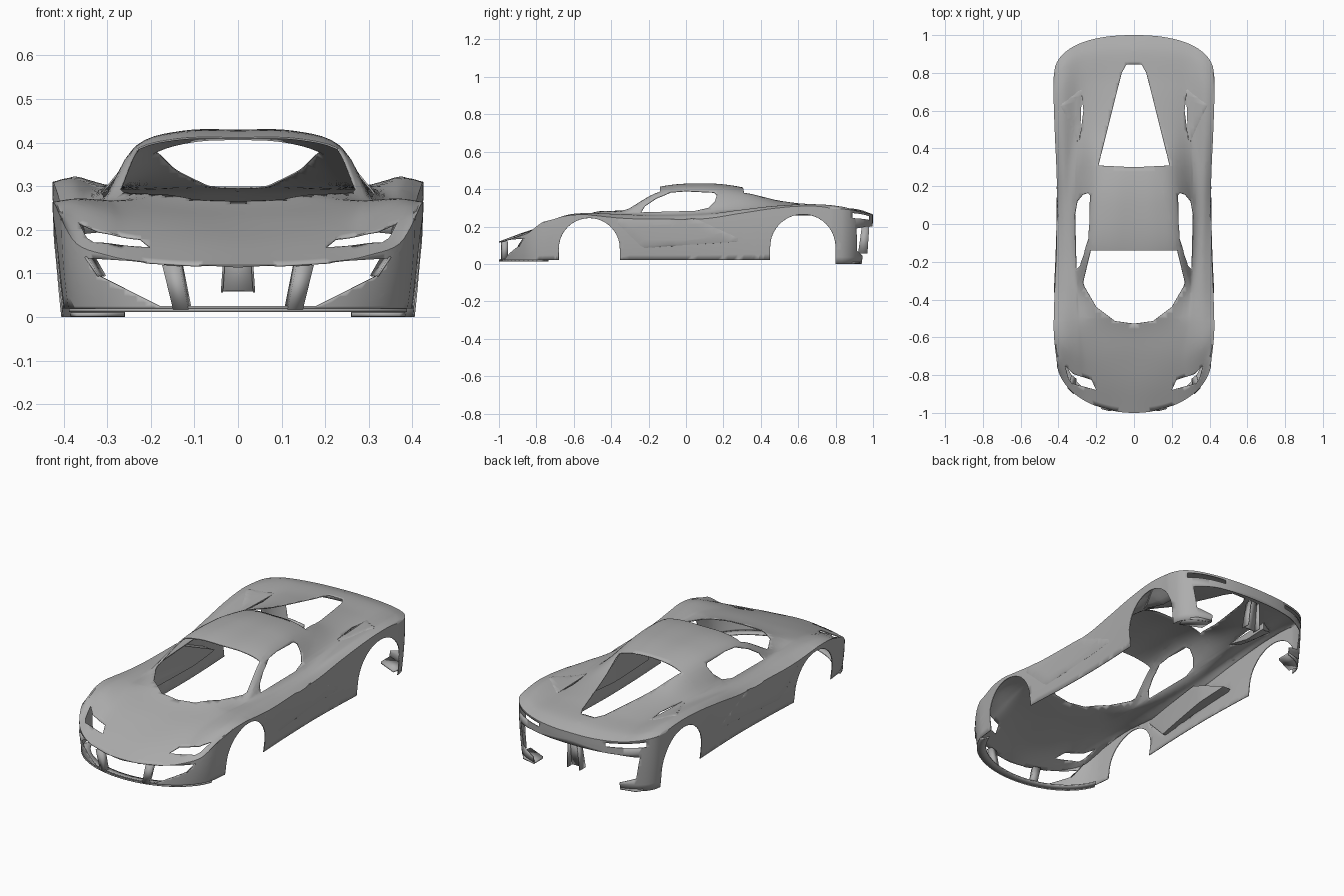
import bpy, bmesh, math
from mathutils import Vector

cube = bpy.data.objects.get("Cube")
if cube:
    bpy.data.objects.remove(cube, do_unlink=True)

paint = bpy.data.materials.new("body grey")
paint.use_nodes = True
grey = (0.42, 0.42, 0.42, 1)
paint.diffuse_color = grey
paint.node_tree.nodes["Principled BSDF"].inputs["Base Color"].default_value = grey

# Lengthwise rails: half width and height at each station
stations = [-1, -.85, -.7, -.53, -.35, -.15, .1, .3, .5, .75, .92, 1]
centre_z = [.12, .175, .22, .265, .335, .41, .43, .41, .35, .307, .292, .265]
inner_x = [.13, .13, .14, .15, .15, .14, .12, .11, .1, .1, .1, .1]
inner_z = [.12, .178, .225, .265, .32, .407, .428, .405, .345, .305, .29, .265]
roof_x = [.24, .24, .25, .27, .28, .245, .225, .205, .2, .2, .2, .2]
roof_z = [.13, .185, .232, .265, .275, .375, .395, .375, .325, .3, .29, .268]
belt_x = [.3, .3, .3, .305, .31, .312, .315, .31, .3, .29, .29, .29]
belt_z = [.142, .2, .245, .267, .267, .275, .285, .292, .295, .298, .292, .274]
crest_x = [.37, .37, .37, .37, .367, .37, .375, .375, .375, .375, .37, .37]
crest_z = [.168, .222, .262, .272, .264, .256, .262, .29, .312, .319, .305, .285]
edge_x = [.41, .418, .424, .425, .42, .411, .406, .411, .42, .425, .425, .425]
edge_z = [.235, .255, .263, .262, .245, .238, .242, .272, .3, .31, .305, .295]
rails = [([0] * len(stations), centre_z), (inner_x, inner_z), (roof_x, roof_z),
         (belt_x, belt_z), (crest_x, crest_z), (edge_x, edge_z)]


def hermite(p, q, mp, mq, t):
    return (p * (2 * t**3 - 3 * t**2 + 1) + mp * (t**3 - 2 * t**2 + t)
            + q * (3 * t**2 - 2 * t**3) + mq * (t**3 - t**2))


def along(values, s):
    """Smooth value of a rail at station s."""
    last = len(stations) - 1
    i = max(k for k in range(last) if stations[k] <= s)

    def slope(k):
        lo, hi = max(k - 1, 0), min(k + 1, last)
        return (values[hi] - values[lo]) / (stations[hi] - stations[lo])
    span = stations[i + 1] - stations[i]
    return hermite(values[i], values[i + 1], slope(i) * span, slope(i + 1) * span,
                   (s - stations[i]) / span)


def nose(x):
    return -.72 - .28 * math.sqrt(max(0, 1 - (x / .41)**2))


def tail(x):
    return .78 + .22 * max(0, 1 - (x / .425)**2.3)**(1 / 2.3)


def bowed(x, s):
    """Bend the end stations to the rounded plan of nose and tail."""
    if s < -.5:
        return -.5 + (s + .5) * (nose(x) + .5) / -.5
    if s > .5:
        return .5 + (s - .5) * (tail(x) - .5) / .5
    return s


def section(s, steps=5):
    """Upper half section, from the centreline to the shoulder."""
    knots = [Vector((along(x, s), along(z, s))) for x, z in rails]
    first = Vector((-knots[1].x, knots[1].y))
    chain = [first] + knots + [knots[-1]]
    flat = []
    for i in range(1, len(knots)):
        a, b = chain[i], chain[i + 1]
        for k in range(steps):
            flat.append(hermite(a, b, (b - chain[i - 1]) / 2,
                                (chain[i + 2] - a) / 2, k / steps))
    flat.append(knots[-1])
    return [Vector((p.x, bowed(p.x, s), p.y)) for p in flat]


def skirt(top, steps=8):
    """Points falling from a shoulder point to the sill."""
    low = 0 if top.y > .7 else .02
    pts = []
    for k in range(1, steps + 1):
        t = k / steps
        back = .04 * t * t * (1 - (top.x / .43)**2) if top.y > .7 else 0
        pts.append(Vector((top.x * (1 - .04 * t * t), top.y - back,
                           top.z + (low - top.z) * t)))
    return pts


def add_grid(bm, rows):
    grid = [[bm.verts.new(p) for p in row] for row in rows]
    for r, s in zip(grid, grid[1:]):
        for j in range(len(r) - 1):
            bm.faces.new((r[j], r[j + 1], s[j + 1], s[j]))


def region(bm, poly, axes, near):
    """Slice the skin along a convex outline and return the faces inside it."""
    a, b = axes
    mid = Vector((0, 0, 0))
    for p in poly:
        mid[a] += p[0] / len(poly)
        mid[b] += p[1] / len(poly)
    planes = []

    def inside():
        found = []
        for f in bm.faces:
            c = f.calc_center_median()
            if near(c) and all((c - co).dot(n) < 0 for co, n in planes):
                found.append(f)
        return found
    for p, q in zip(poly, poly[1:] + poly[:1]):
        co, n = Vector((0, 0, 0)), Vector((0, 0, 0))
        co[a], co[b] = p
        n[a], n[b] = q[1] - p[1], p[0] - q[0]
        n.normalize()
        if n.dot(mid - co) > 0:
            n.negate()
        faces = inside()
        geom = list({v for f in faces for v in f.verts}) + \
            list({e for f in faces for e in f.edges}) + faces
        bmesh.ops.bisect_plane(bm, geom=geom, dist=1e-5, plane_co=co, plane_no=n)
        planes.append((co, n))
    return inside()


def opening(bm, poly, axes, near):
    bmesh.ops.delete(bm, geom=region(bm, poly, axes, near), context='FACES')


def recess(bm, poly, axes, near, move):
    out = bmesh.ops.extrude_face_region(bm, geom=region(bm, poly, axes, near))
    for v in out["geom"]:
        if isinstance(v, bmesh.types.BMVert):
            v.co += move(v.co)


def ramp(t):
    return max(0, min(1, t))


def finish(name, bm, thick, offset, mirror=True):
    mesh = bpy.data.meshes.new(name)
    bm.to_mesh(mesh)
    bm.free()
    mesh.materials.append(paint)
    ob = bpy.data.objects.new(name, mesh)
    bpy.context.collection.objects.link(ob)
    bpy.ops.object.select_all(action='DESELECT')
    ob.select_set(True)
    bpy.context.view_layer.objects.active = ob
    bpy.ops.object.shade_smooth_by_angle(angle=math.radians(30))
    if mirror:
        ob.modifiers.new("mirror", 'MIRROR').use_clip = True
    solid = ob.modifiers.new("thickness", 'SOLIDIFY')
    solid.thickness, solid.offset = thick, offset


def plate(name, pts, thick, mirror=True):
    bm = bmesh.new()
    bm.faces.new([bm.verts.new(p) for p in pts])
    finish(name, bm, thick, 0, mirror)


# Body skin: upper surface, sides, nose band and tail band
body = bmesh.new()
count = 72
tops = [section(-1 + 2 * i / count) for i in range(count + 1)]
add_grid(body, [top + skirt(top[-1]) for top in tops])
for end in (tops[0], tops[-1]):
    add_grid(body, [[p] + skirt(p) for p in end])
bmesh.ops.remove_doubles(body, verts=body.verts[:], dist=1e-5)
bmesh.ops.recalc_face_normals(body, faces=body.faces[:])
if max(body.faces, key=lambda f: f.calc_center_median().z).normal.z < 0:
    bmesh.ops.reverse_faces(body, faces=body.faces[:])

TOP, SIDE, FRONT = (0, 1), (1, 2), (0, 2)
# Wheel arches
for cy, cz, r in ((-.517, .082, .163), (.625, .09, .175)):
    arc = [(cy + r * math.cos(math.pi * k / 20), cz + r * math.sin(math.pi * k / 20))
           for k in range(21)]
    opening(body, arc + [(cy - r, -.1), (cy + r, -.1)], SIDE, lambda c: c.x > .3)
# Windscreen, side window and rear window
opening(body, [(-.01, -.53), (.1, -.515), (.2, -.44), (.262, -.335), (.27, -.31),
               (.23, -.14), (-.01, -.14)], TOP, lambda c: c.z > .24)
opening(body, [(-.24, .276), (.05, .284), (.12, .3), (.155, .335), (.165, .37),
               (.15, .383), (0, .39), (-.08, .384), (-.16, .35), (-.22, .31)],
        SIDE, lambda c: c.x > .2)
opening(body, [(-.01, .3), (.19, .31), (.065, .8), (.04, .845), (-.01, .845)],
        TOP, lambda c: c.z > .25)
# Headlights, in two convex pieces
opening(body, [(.2, -.88), (.225, -.825), (.32, -.795), (.33, -.845)],
        TOP, lambda c: c.z > .13)
opening(body, [(.32, -.795), (.365, -.75), (.378, -.7), (.387, -.76), (.33, -.845)],
        TOP, lambda c: c.z > .13)
# Front grille, rear opening and tail lights
opening(body, [(-.01, .025), (.18, .025), (.32, .095), (.35, .135), (-.01, .113)],
        FRONT, lambda c: c.y < -.8)
opening(body, [(-.01, -.1), (.26, -.1), (.26, .2), (-.01, .2)],
        FRONT, lambda c: c.y > .8)
opening(body, [(.26, .04), (.34, .07), (.36, .19), (.26, .2)],
        FRONT, lambda c: c.y > .8)
opening(body, [(.2, .235), (.385, .245), (.385, .272), (.2, .255)],
        FRONT, lambda c: c.y > .8)
# Rear deck slot and intake, door scallop
opening(body, [(.288, .44), (.268, .6), (.277, .68)], TOP, lambda c: c.z > .25)
recess(body, [(.29, .43), (.28, .71), (.386, .63)], TOP, lambda c: c.z > .25,
       lambda v: Vector((0, 0, -.035 * ramp((.39 - v.x) / .1) * ramp((v.y - .43) / .15))))
recess(body, [(-.38, .235), (.05, .238), (.3, .125), (-.23, .09)], SIDE,
       lambda c: c.x > .34, lambda v: Vector((-.05 * ramp((v.y + .38) / .5), 0, 0)))
bmesh.ops.remove_doubles(body, verts=body.verts[:], dist=1e-4)
finish("body_shell", body, .004, -1)

# Splitter lip along the bottom of the nose
lip = bmesh.new()
xs = [.4 * math.sin(math.pi / 2 * k / 14) for k in range(15)]
add_grid(lip, [[(x * .97, nose(x), .016), (x * .9, nose(x) + .045, .016)] for x in xs])
finish("splitter", lip, .008, 0)

# Grille struts and side vanes
plate("grille_strut", [(.13, -.975, .118), (.17, -.965, .12),
                       (.145, -.965, .018), (.11, -.975, .018)], .03)
plate("grille_vane", [(.35, -.87, .138), (.32, -.9, .094),
                      (.305, -.82, .094), (.33, -.8, .138)], .005)
# Rear bracket with fins, and the corner feet
plate("rear_bracket", [(-.025, .96, .21), (.025, .96, .21),
                       (.037, .93, .06), (-.037, .93, .06)], .01, False)
plate("bracket_fin", [(.027, .98, .2), (.037, .97, .056),
                      (.037, .92, .056), (.027, .94, .2)], .005)
plate("rear_foot", [(.26, .86, .006), (.37, .81, .006),
                    (.385, .86, .006), (.34, .92, .006), (.26, .94, .006)], .01)
